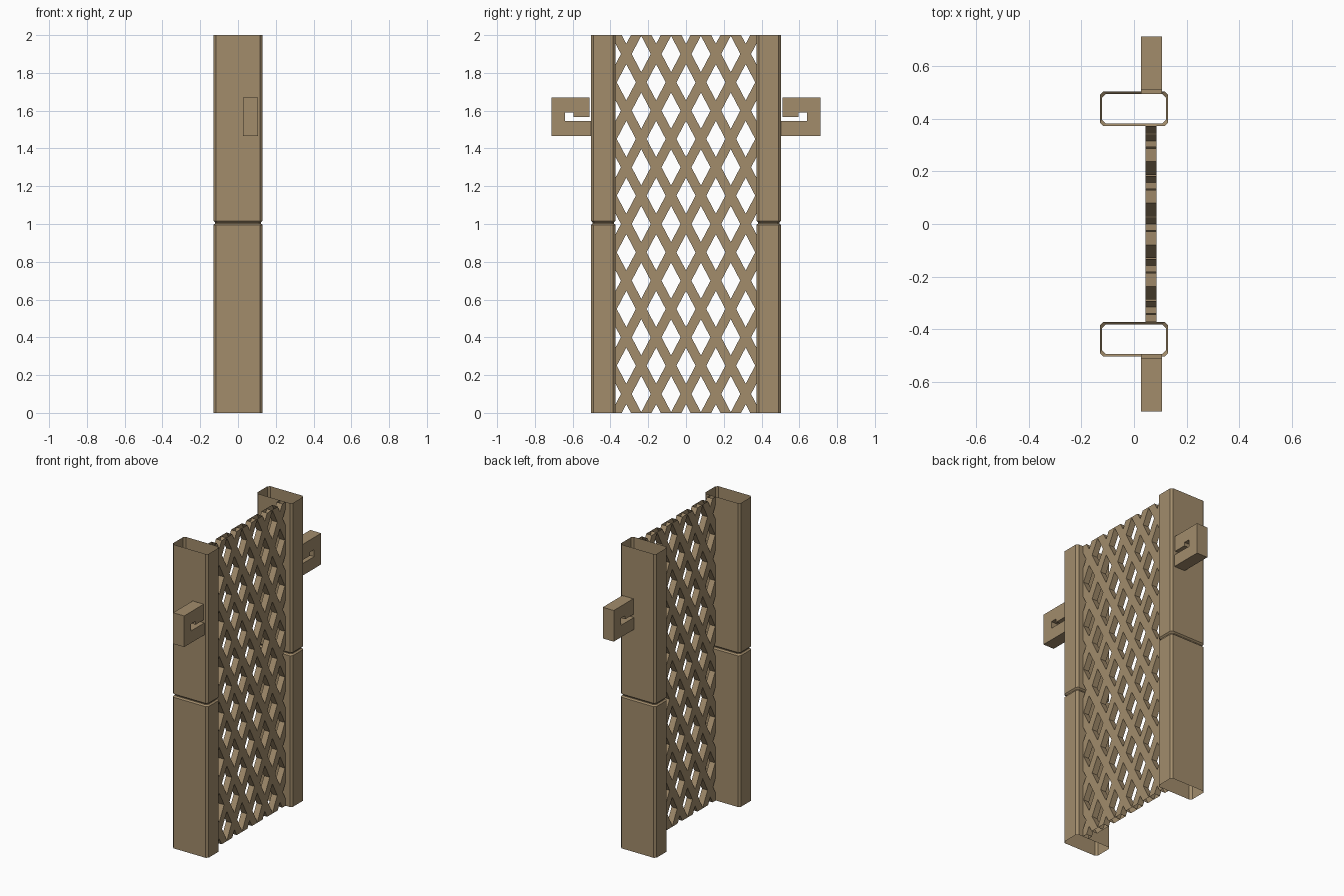
import bpy, bmesh

if "Cube" in bpy.data.objects:
    bpy.data.objects.remove(bpy.data.objects["Cube"])

tan = bpy.data.materials.new("tan_paint")
tan.diffuse_color = (0.36, 0.262, 0.148, 1)
tan.use_nodes = True
tan.node_tree.nodes["Principled BSDF"].inputs["Base Color"].default_value = tan.diffuse_color


def finish(bm, name):
    me = bpy.data.meshes.new(name)
    bm.to_mesh(me)
    bm.free()
    me.materials.append(tan)
    ob = bpy.data.objects.new(name, me)
    bpy.context.collection.objects.link(ob)
    return ob


# Open-ended square tube post with chamfered corners and a pinched seam
def post(name, cy, hx=0.13, hy=0.065, c=0.013):
    bm = bmesh.new()
    rings = []
    for z, inset in ((0, 0), (0.995, 0), (1.003, 0.009), (1.008, 0.009), (1.017, 0), (2, 0)):
        x, y = hx - inset, hy - inset
        pts = [(x, -y + c), (x, y - c), (x - c, y), (-x + c, y),
               (-x, y - c), (-x, -y + c), (-x + c, -y), (x - c, -y)]
        rings.append([bm.verts.new((px, cy + py, z)) for px, py in pts])
    for a, b in zip(rings, rings[1:]):
        for i in range(8):
            j = (i + 1) % 8
            bm.faces.new((a[i], a[j], b[j], b[i]))
    finish(bm, name)


# Hook-shaped latch, extruded along x
def latch(name, side, x0=0.027, x1=0.107):
    prof = [(0.495, 1.465), (0.713, 1.465), (0.713, 1.67), (0.51, 1.67), (0.51, 1.567),
            (0.595, 1.567), (0.595, 1.59), (0.64, 1.59), (0.64, 1.544), (0.495, 1.544)]
    bm = bmesh.new()
    face = bm.faces.new([bm.verts.new((x0, side * y, z)) for y, z in prof])
    ext = bmesh.ops.extrude_face_region(bm, geom=[face], use_keep_orig=True)
    moved = [v for v in ext["geom"] if isinstance(v, bmesh.types.BMVert)]
    bmesh.ops.translate(bm, verts=moved, vec=(x1 - x0, 0, 0))
    bmesh.ops.recalc_face_normals(bm, faces=bm.faces[:])
    finish(bm, name)


# Diamond lattice: hollow sheet pierced by diamond tunnels, trimmed to the frame
def lattice(x0=0.044, x1=0.085, w=0.079, h=0.15, ratio=0.64, edge=0.372):
    bm = bmesh.new()
    dirs = ((1, 0), (0, 1), (-1, 0), (0, -1))
    for col in range(-5, 6):
        for row in range(8):
            cy = col * w
            cz = row * 2 * h + (0.1 if col % 2 else -0.05)

            def diamond(x, s):
                return [bm.verts.new((x, cy + dy * w * s, cz + dz * h * s)) for dy, dz in dirs]
            fo, fi = diamond(x1, 1), diamond(x1, ratio)
            bo, bi = diamond(x0, 1), diamond(x0, ratio)
            for i in range(4):
                j = (i + 1) % 4
                bm.faces.new((fo[i], fo[j], fi[j], fi[i]))
                bm.faces.new((bo[j], bo[i], bi[i], bi[j]))
                bm.faces.new((fi[i], fi[j], bi[j], bi[i]))
    bmesh.ops.remove_doubles(bm, verts=bm.verts[:], dist=0.0005)
    for co, no in (((0, 0, 0), (0, 0, -1)), ((0, 0, 2), (0, 0, 1)),
                   ((0, edge, 0), (0, 1, 0)), ((0, -edge, 0), (0, -1, 0))):
        bmesh.ops.bisect_plane(bm, geom=bm.verts[:] + bm.edges[:] + bm.faces[:],
                               plane_co=co, plane_no=no, clear_outer=True)
    finish(bm, "lattice_panel")


for label, side in (("front", -1), ("back", 1)):
    post(label + "_post", side * 0.438)
    latch(label + "_latch", side)
lattice()
